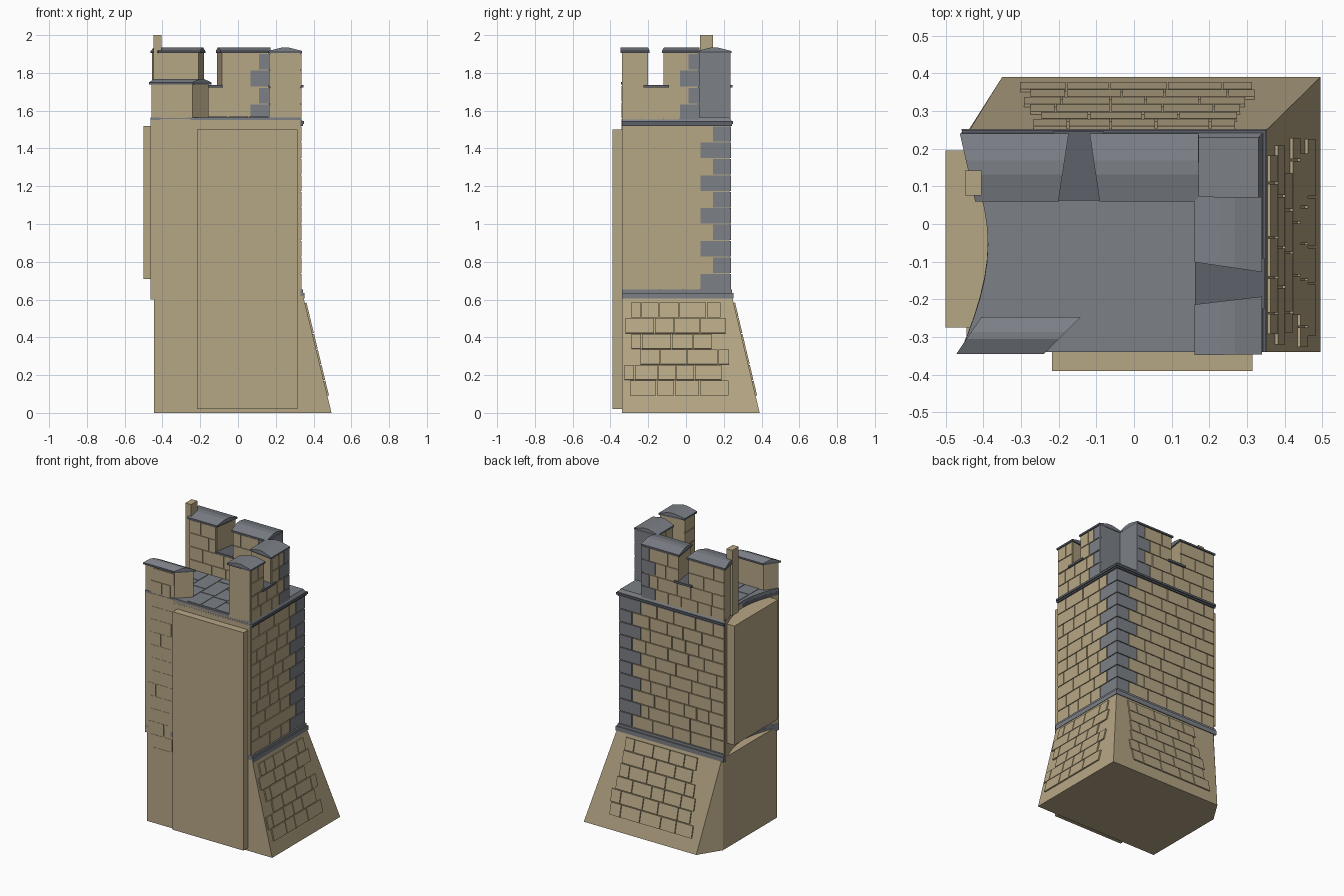
import bpy, bmesh, math, random
from mathutils import Vector as V

if "Cube" in bpy.data.objects:
    bpy.data.objects.remove(bpy.data.objects["Cube"])

random.seed(7)


def material(name, rgb):
    m = bpy.data.materials.new(name)
    m.diffuse_color = (*rgb, 1)
    m.use_nodes = True
    m.node_tree.nodes["Principled BSDF"].inputs["Base Color"].default_value = m.diffuse_color
    return m


TAN = material("sandstone", (0.47, 0.385, 0.235))
GREY = material("slate_stone", (0.20, 0.215, 0.24))
DARK = material("slate_trim", (0.11, 0.12, 0.14))


def finish(bm, name, *mats):
    bmesh.ops.recalc_face_normals(bm, faces=bm.faces)
    me = bpy.data.meshes.new(name)
    bm.to_mesh(me)
    bm.free()
    for m in mats:
        me.materials.append(m)
    ob = bpy.data.objects.new(name, me)
    bpy.context.collection.objects.link(ob)
    return ob


def loft(name, mat, *layers):
    """Solid through stacked outlines, each layer = (points, z)."""
    bm = bmesh.new()
    rings = [[bm.verts.new((x, y, z)) for x, y in pts] for pts, z in layers]
    for a, b in zip(rings, rings[1:]):
        for i in range(len(a)):
            j = (i + 1) % len(a)
            bm.faces.new((a[i], a[j], b[j], b[i]))
    bm.faces.new(rings[0])
    bm.faces.new(rings[-1])
    return finish(bm, name, mat)


def box(name, mat, x0, x1, y0, y1, z0, z1):
    pts = [(x0, y0), (x1, y0), (x1, y1), (x0, y1)]
    return loft(name, mat, (pts, z0), (pts, z1))


def stones(name, o, u, v, n, length, rows, h, t=0.007, quoin=None, flip=0,
           ragged=0.0, wide=(0.09, 0.17), mat=TAN):
    """Coursed blocks on a face; alternating grey quoins at the far end."""
    bm = bmesh.new()
    o, u, v, n = V(o), V(u), V(v).normalized(), V(n).normalized()
    g = 0.0025

    def block(a, b, c, d, grey):
        q = [[bm.verts.new(o + u * p + v * r + n * k)
              for p, r in ((a + g, c + g), (b - g, c + g), (b - g, d - g), (a + g, d - g))]
             for k in (-0.008, t)]
        fs = [bm.faces.new(q[0]), bm.faces.new(q[1])]
        for i in range(4):
            j = (i + 1) % 4
            fs.append(bm.faces.new((q[0][i], q[0][j], q[1][j], q[1][i])))
        for f in fs:
            f.material_index = grey

    for r in range(rows):
        a = random.uniform(0, ragged)
        end = length - random.uniform(0, ragged)
        if quoin:
            w = quoin[(r + flip) % 2]
            block(end - w, end + t + g, r * h, (r + 1) * h, 1)
            end -= w
        first = True
        while end - a > 0.004:
            w = random.uniform(*wide) * (0.6 if first and r % 2 else 1)
            if end - a - w < 0.05:
                w = end - a
            block(a, a + w, r * h, (r + 1) * h, 0)
            a += w
            first = False
    return finish(bm, name, mat, GREY)


def outline(e=0.0):
    """Tower plan with the concave left side, trim projecting by e."""
    pts = [(-0.462, -0.34), (0.33 + e, -0.34), (0.33 + e, 0.23 + e), (-0.458, 0.23 + e)]
    for i in range(1, 12):
        s = i / 12
        pts.append((-0.46 + 0.072 * math.sin(math.pi * s), 0.23 + e - s * (0.57 + e)))
    return pts


# Battered base
loft("base", TAN,
     ([(-.445, -.34), (.495, -.34), (.495, .39), (-.35, .39), (-.445, .24)], 0),
     ([(-.445, -.34), (.345, -.34), (.345, .243), (-.44, .243), (-.445, .24)], 0.62))
slope = V((-0.15, 0, 0.62))
stones("base_stones_right", (.479, -.335, .09), (0, 1, 0), slope, (.62, 0, .15),
       .58, 6, .085, t=.003, ragged=.11)
stones("base_stones_back", (-.34, .374, .09), (1, 0, 0), (0, -.147, .62), (0, .62, .147),
       .72, 6, .085, t=.003, ragged=.11)

# Shaft, stringcourses and deck
loft("shaft", TAN, (outline(), 0.6), (outline(), 1.55))
for z, e, h in ((0.605, .022, .03), (0.635, .014, .017), (1.52, .013, .012), (1.53, .02, .014)):
    loft("stringcourse", GREY if h > .015 else DARK, (outline(e), z), (outline(e), z + h))
loft("deck", GREY, (outline(.012), 1.544), (outline(.0), 1.565))
for i, x in enumerate((-.37, -.263, -.157, -.05, .057)):
    stones("deck_slabs", (x + .105, -.33 + .07 * (x < -.2), 1.565), (0, 1, 0), (-1, 0, 0), (0, 0, 1),
           .40 - .07 * (x < -.2), 1, .106, t=.003, wide=(.1, .2), mat=GREY)

# Shaft masonry
UP = (0, 0, 1)
stones("shaft_stones_right", (.33, -.34, .652), (0, 1, 0), UP, (1, 0, 0),
       .57, 10, .0868, quoin=(.155, .09))
stones("shaft_stones_back", (-.455, .23, .652), (1, 0, 0), UP, (0, 1, 0),
       .785, 10, .0868, quoin=(.155, .09), flip=1)
stones("shaft_stones_front", (-.44, -.34, .43), (1, 0, 0), UP, (0, -1, 0),
       .21, 15, .0868, t=.0015, ragged=.04)

# Flat joining panels
box("front_panel", TAN, -.218, .315, -.39, -.33, .02, 1.5)
box("left_panel", TAN, -.5, -.37, -.275, .195, .71, 1.52)


def merlon(name, a, b, c, d, z0, z1):
    """Wall block (inner a-b, outer c-d) with a ridged coping."""
    loft(name, TAN, ([a, b, c, d], z0), ([a, b, c, d], z1))
    pts = [V(p) for p in (a, b, c, d)]
    out = []
    along = (pts[1] - pts[0]).normalized()
    across = (pts[3] + pts[2] - pts[0] - pts[1]).normalized()
    for p, s, t in zip(pts, (-1, 1, 1, -1), (-1, -1, 1, 1)):
        out.append(p + along * s * .007 + across * t * .01)
    mid = [out[0].lerp(out[3], .4), out[1].lerp(out[2], .4),
           out[1].lerp(out[2], .6), out[0].lerp(out[3], .6)]
    loft(name + "_coping_edge", DARK, (out, z1), (out, z1 + .012))
    loft(name + "_coping", GREY, (out, z1 + .012), (mid, z1 + .03))


# Parapet lower walls, crenel sills and merlons
Z0, ZC, ZM = 1.55, 1.722, 1.904
for n, p in (("back", [(-.415, .07), (.165, .07), (.165, .23), (-.455, .23)]),
             ("right", [(.17, -.34), (.17, .065), (.33, .065), (.33, -.34)])):
    loft(n + "_parapet", TAN, (p, Z0), (p, ZC))
box("back_sill", DARK, -.215, -.08, .062, .246, ZC, ZC + .014)
box("right_sill", DARK, .162, .346, -.225, -.09, ZC, ZC + .014)
merlon("back_left_merlon", (-.415, .07), (-.208, .07), (-.18, .23), (-.455, .23), ZC, ZM)
merlon("back_mid_merlon", (-.085, .07), (.165, .07), (.165, .23), (-.11, .23), ZC, ZM)
merlon("right_mid_merlon", (.17, -.095), (.17, .065), (.33, .065), (.33, -.12), ZC, ZM)
merlon("front_right_merlon", (.17, -.34), (.17, -.22), (.33, -.2), (.33, -.34), ZC, ZM)
merlon("front_left_wall", (-.405, -.255), (-.155, -.255), (-.24, -.337), (-.458, -.337), Z0, 1.738)

# Grey end faces of the open corner
box("back_end_face", GREY, .16, .172, .066, .236, Z0, ZM)
box("right_end_face", GREY, .166, .336, .06, .07, Z0, ZM)

# Parapet masonry: full lower courses, upper courses on merlons only
H = .0885
Q = (.1, .055)
X, Y = V((1, 0, 0)), V((0, 1, 0))
for n, o, u, nor, length, z, q in (
        ("back_outer_low", (-.455, .23), X, Y, .62, 1.546, Q),
        ("back_inner_low", (-.41, .07), X, -Y, .575, 1.546, Q),
        ("right_outer_low", (.33, -.34), Y, X, .405, 1.546, Q),
        ("right_inner_low", (.17, -.335), Y, -X, .4, 1.546, None),
        ("back_left_outer", (-.455, .23), X, Y, .275, 1.726, None),
        ("back_left_inner", (-.41, .07), X, -Y, .2, 1.726, None),
        ("back_mid_outer", (-.11, .23), X, Y, .275, 1.726, Q),
        ("back_mid_inner", (-.085, .07), X, -Y, .25, 1.726, Q),
        ("right_mid_outer", (.33, -.12), Y, X, .185, 1.726, Q),
        ("right_mid_inner", (.17, -.095), Y, -X, .16, 1.726, None),
        ("front_right_outer", (.33, -.34), Y, X, .14, 1.726, None),
        ("front_right_inner", (.17, -.335), Y, -X, .115, 1.726, None)):
    stones(n + "_stones", (*o, z), u, UP, nor, length, 2, H, t=.006, quoin=q)

# Post at the left end of the back parapet
box("post", TAN, -.448, -.405, .075, .142, 1.555, 2.0)
